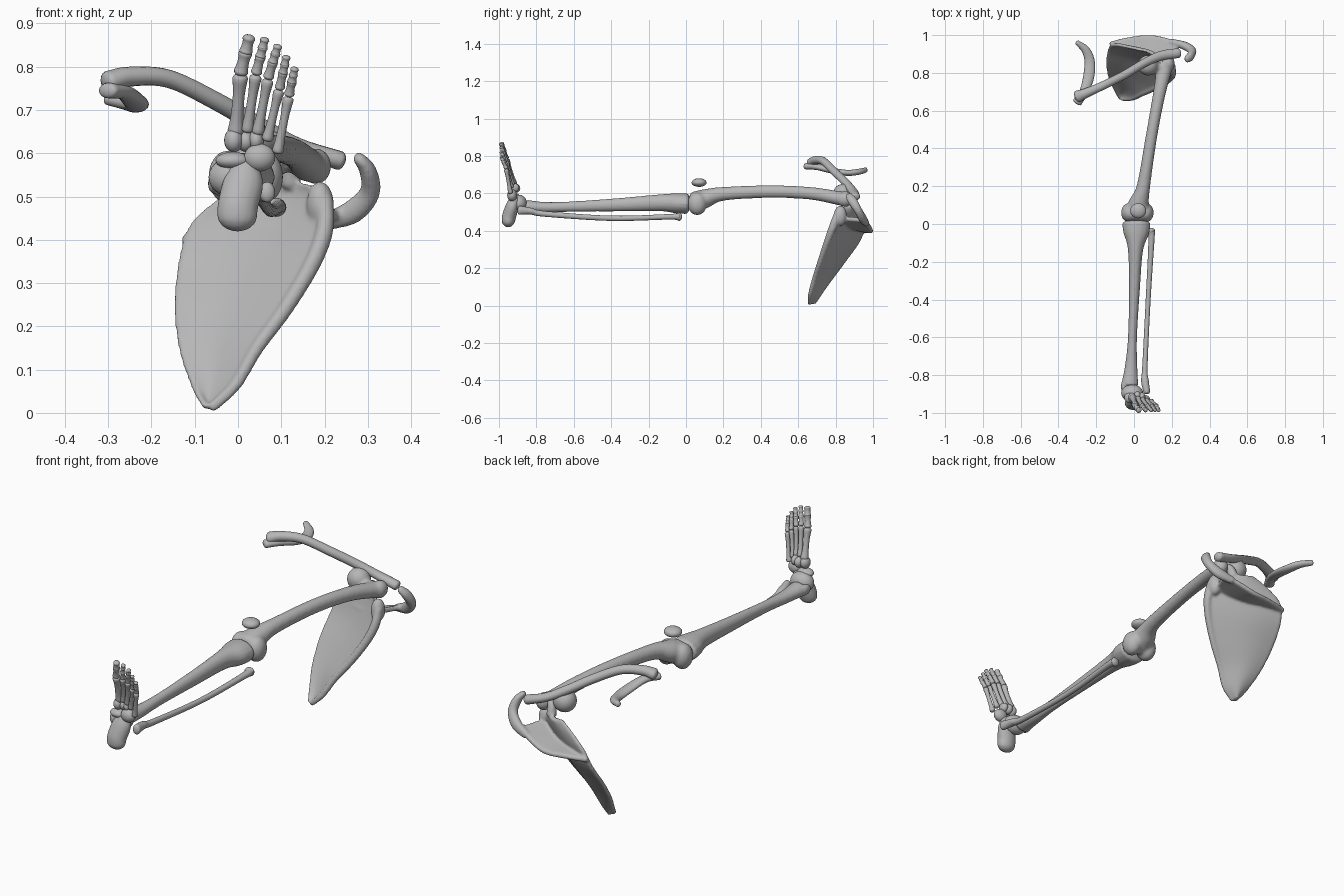
import bpy, bmesh, math
from mathutils import Vector, Matrix

cube = bpy.data.objects.get("Cube")
if cube:
    bpy.data.objects.remove(cube, do_unlink=True)

GREY = (0.47, 0.47, 0.47, 1)
bone_grey = bpy.data.materials.new("bone_grey")
bone_grey.use_nodes = True
bone_grey.diffuse_color = GREY
bone_grey.node_tree.nodes["Principled BSDF"].inputs["Base Color"].default_value = GREY

UP = Vector((0, 0, 1))
BACK = Vector((0, 1, 0))


def spline(points, steps):
    """Smooth curve through points of any dimension."""
    pts = [Vector(p) for p in points]
    pts = [pts[0] * 2 - pts[1]] + pts + [pts[-1] * 2 - pts[-2]]
    out = []
    for a, b, c, d in zip(pts, pts[1:], pts[2:], pts[3:]):
        for i in range(steps):
            t = i / steps
            out.append(b + (c - a) * (t / 2) + (a * 2 - b * 5 + c * 4 - d) * (t * t / 2)
                       + (b * 3 - a - c * 3 + d) * (t ** 3 / 2))
    return out + [pts[-2]]


def skin(bm, loops):
    """Closed surface through equal loops of points."""
    rings = [[bm.verts.new(p) for p in loop] for loop in loops]
    for r, s in zip(rings, rings[1:]):
        for k in range(len(r)):
            n = (k + 1) % len(r)
            bm.faces.new((r[k], r[n], s[n], s[k]))
    bm.faces.new(rings[0][::-1])
    bm.faces.new(rings[-1])


def tube(bm, points, ref=UP, dome=0.6, steps=6, sides=16):
    """Sweep an ellipse along (x, y, z, side radius, ref radius) points, with domed ends."""
    curve = spline(points, steps)
    mids = [Vector(p[:3]) for p in curve]
    rows = []
    for i, p in enumerate(curve):
        tangent = (mids[min(i + 1, len(mids) - 1)] - mids[max(i - 1, 0)]).normalized()
        rows.append((mids[i], tangent, p[3], p[4]))

    def cap(row, sign):
        mid, tangent, a, b = row
        angles = [math.radians(v) for v in (25, 50, 72, 87)]
        return [(mid + tangent * sign * dome * min(a, b) * math.sin(v), tangent,
                 a * math.cos(v), b * math.cos(v)) for v in angles]

    loops = []
    turns = [math.tau * k / sides for k in range(sides)]
    for mid, tangent, a, b in cap(rows[0], -1)[::-1] + rows + cap(rows[-1], 1):
        u = tangent.cross(ref).normalized()
        v = u.cross(tangent)
        loops.append([mid + u * a * math.cos(w) + v * b * math.sin(w) for w in turns])
    skin(bm, loops)


def sheet(bm, left, right, bow, push, columns=14):
    """Bowed plate between two curves, thickened both ways along push."""
    push = Vector(push)
    ts = [k / columns for k in range(columns + 1)]
    loops = []
    for a, b in zip(spline(left, 5), spline(right, 5)):
        row = [a.lerp(b, t) + BACK * bow * math.sin(math.pi * t) for t in ts]
        loops.append([p + push for p in row] + [p - push for p in reversed(row)])
    skin(bm, loops)


def blob(bm, centre, size):
    """Ellipsoid."""
    mat = Matrix.Translation(centre) @ Matrix.Diagonal((*size, 1))
    bmesh.ops.create_uvsphere(bm, u_segments=24, v_segments=14, radius=1, matrix=mat)


def finish(name, bm, voxel=0, smooth=6):
    """Make the object; a voxel size fuses its pieces into one smooth bone."""
    bmesh.ops.recalc_face_normals(bm, faces=bm.faces)
    for f in bm.faces:
        f.smooth = True
    mesh = bpy.data.meshes.new(name)
    bm.to_mesh(mesh)
    bm.free()
    mesh.materials.append(bone_grey)
    obj = bpy.data.objects.new(name, mesh)
    bpy.context.collection.objects.link(obj)
    if voxel:
        remesh = obj.modifiers.new("fuse", 'REMESH')
        remesh.mode = 'VOXEL'
        remesh.voxel_size = voxel
        remesh.use_smooth_shade = True
        soften = obj.modifiers.new("soften", 'SMOOTH')
        soften.factor = 0.5
        soften.iterations = smooth


def single(name, points, **options):
    bm = bmesh.new()
    tube(bm, points, **options)
    finish(name, bm)


# Thigh bone: shaft, two knee condyles, neck, ball and outer knob
bm = bmesh.new()
tube(bm, [(.02, .055, .555, .07, .058), (.026, .11, .575, .055, .05), (.05, .2, .598, .036, .037),
          (.09, .45, .61, .031, .034), (.13, .67, .6, .033, .034), (.165, .84, .57, .042, .038)])
for side in (-1, 1):
    blob(bm, (.018 + side * .043, .06, .545), (.044, .052, .062))
tube(bm, [(.165, .82, .575, .03, .03), (.08, .84, .595, .028, .028)])
blob(bm, (.075, .84, .597), (.055, .055, .055))
blob(bm, (.18, .85, .57), (.036, .045, .042))
finish("thigh_bone", bm, .007, 10)

bm = bmesh.new()
blob(bm, (.022, .07, .658), (.042, .04, .023))
finish("kneecap", bm)

# Shin bone with its inner ankle knob
bm = bmesh.new()
tube(bm, [(.012, .005, .545, .074, .055), (.012, -.05, .547, .068, .054), (.008, -.14, .55, .04, .045),
          (.002, -.35, .54, .029, .036), (-.008, -.6, .53, .024, .028), (-.015, -.75, .525, .033, .029),
          (-.022, -.85, .53, .045, .035)], dome=.3)
blob(bm, (-.052, -.86, .53), (.018, .035, .026))
finish("shin_bone", bm, .006)

single("calf_bone", [(.088, -.035, .475, .024, .022), (.092, -.09, .475, .016, .015),
                     (.075, -.4, .467, .013, .014), (.058, -.75, .49, .014, .015),
                     (.058, -.83, .505, .02, .018), (.068, -.89, .51, .018, .024)])

# Heel and ankle bones
bm = bmesh.new()
tube(bm, [(-.002, -.95, .455, .047, .036), (0, -.945, .48, .047, .038),
          (.012, -.93, .53, .047, .035), (.016, -.92, .56, .038, .03)], ref=BACK, dome=1)
finish("heel_bone", bm, .005)
ankle_bones = {
    "ankle_bone": ((-.01, -.895, .545), (.058, .045, .048)),
    "inner_arch_bone": ((-.012, -.92, .583), (.04, .03, .02)),
    "outer_arch_bone": ((.05, -.93, .59), (.036, .026, .032)),
    "inner_wedge_bone": ((-.01, -.92, .63), (.022, .027, .028)),
    "middle_wedge_bone": ((.018, -.912, .628), (.02, .026, .025)),
    "outer_wedge_bone": ((.042, -.918, .63), (.018, .026, .024)),
}
for name, (centre, size) in ankle_bones.items():
    bm = bmesh.new()
    blob(bm, centre, size)
    finish(name, bm)


def long_bone(name, a, b, r, waist):
    """Small bone with a narrow waist and knuckled ends."""
    shape = ((0.08, 1), (0.3, waist + .06), (0.65, waist), (0.92, .95))
    single(name, [(*a.lerp(b, t), r * k, r * k) for t, k in shape], ref=BACK, steps=4, sides=12)


# Five toes: base, knuckle and tip as (x, z), and thickness
toes = [((-.006, .64), (.006, .785), (.026, .868), .019),
        ((.02, .645), (.042, .785), (.062, .863), .015),
        ((.044, .64), (.07, .775), (.092, .847), .0145),
        ((.066, .625), (.096, .75), (.112, .822), .0135),
        ((.09, .595), (.118, .735), (.131, .795), .0135)]
for number, (base, knuckle, tip, r) in enumerate(toes, 1):
    start = Vector((base[0], -.912 - number * .005, base[1]))
    joint = Vector((knuckle[0], -.962, knuckle[1]))
    end = Vector((tip[0], -.987, tip[1]))
    long_bone(f"foot_bone_{number}", start, joint, r, .72)
    cuts = (0, .58, 1) if number == 1 else (0, .5, .76, 1)
    for k, (a, b) in enumerate(zip(cuts, cuts[1:]), 1):
        long_bone(f"toe_{number}_bone_{k}", joint.lerp(end, a), joint.lerp(end, b), r * (.95 - .06 * k), .8)

# Shoulder blade: bowed plate, thick outer border, rear spine, hooked tip and socket
inner = [(-.075, .665, .014), (-.1, .71, .06), (-.13, .78, .15), (-.14, .855, .25),
         (-.13, .925, .35), (-.105, .95, .43), (-.04, .94, .49), (.04, .92, .54)]
outer = [(-.06, .66, .012), (-.005, .665, .065), (.045, .69, .15), (.11, .72, .24),
         (.17, .755, .34), (.2, .785, .42), (.2, .815, .49), (.16, .84, .53)]
bm = bmesh.new()
sheet(bm, inner, outer, .025, (.005, .008, -.005))
tube(bm, [(*p, .01 + .002 * i, .012 + .002 * i) for i, p in enumerate(outer[:-1])])
tube(bm, [(*p, .008, .008) for p in inner])
crest = [(-.125, .955, .4), (-.03, .978, .4), (.08, .99, .4), (.17, .975, .43), (.24, .95, .46)]
root = [(-.12, .935, .4), (-.03, .91, .41), (.06, .87, .42), (.13, .84, .44), (.18, .82, .47)]
sheet(bm, root, crest, 0, (0, .003, .012), 8)
tube(bm, [(*p, .011, .012) for p in crest])
tube(bm, [(.2, .965, .44, .02, .016), (.265, .945, .465, .028, .022), (.305, .92, .51, .024, .022),
          (.3, .89, .56, .02, .026), (.278, .87, .59, .014, .02)], ref=BACK)
blob(bm, (.19, .825, .48), (.032, .035, .055))
tube(bm, [(.12, .88, .53, .024, .024), (.13, .865, .575, .02, .02), (.16, .84, .59, .015, .015)], ref=BACK)
finish("shoulder_blade", bm, .006, 8)

# Collar bone and the short flat rib beside it
single("collar_bone", [(-.298, .675, .765, .032, .026), (-.25, .695, .777, .025, .023),
                       (-.16, .735, .772, .022, .021), (-.05, .79, .72, .022, .021),
                       (.05, .85, .662, .022, .021), (.14, .89, .615, .025, .02),
                       (.235, .905, .583, .026, .022)])
single("short_rib", [(-.3, .645, .745, .025, .018), (-.265, .7, .742, .024, .017),
                     (-.24, .78, .722, .029, .016), (-.235, .86, .71, .027, .016),
                     (-.255, .92, .715, .022, .016), (-.3, .96, .725, .013, .014)])
